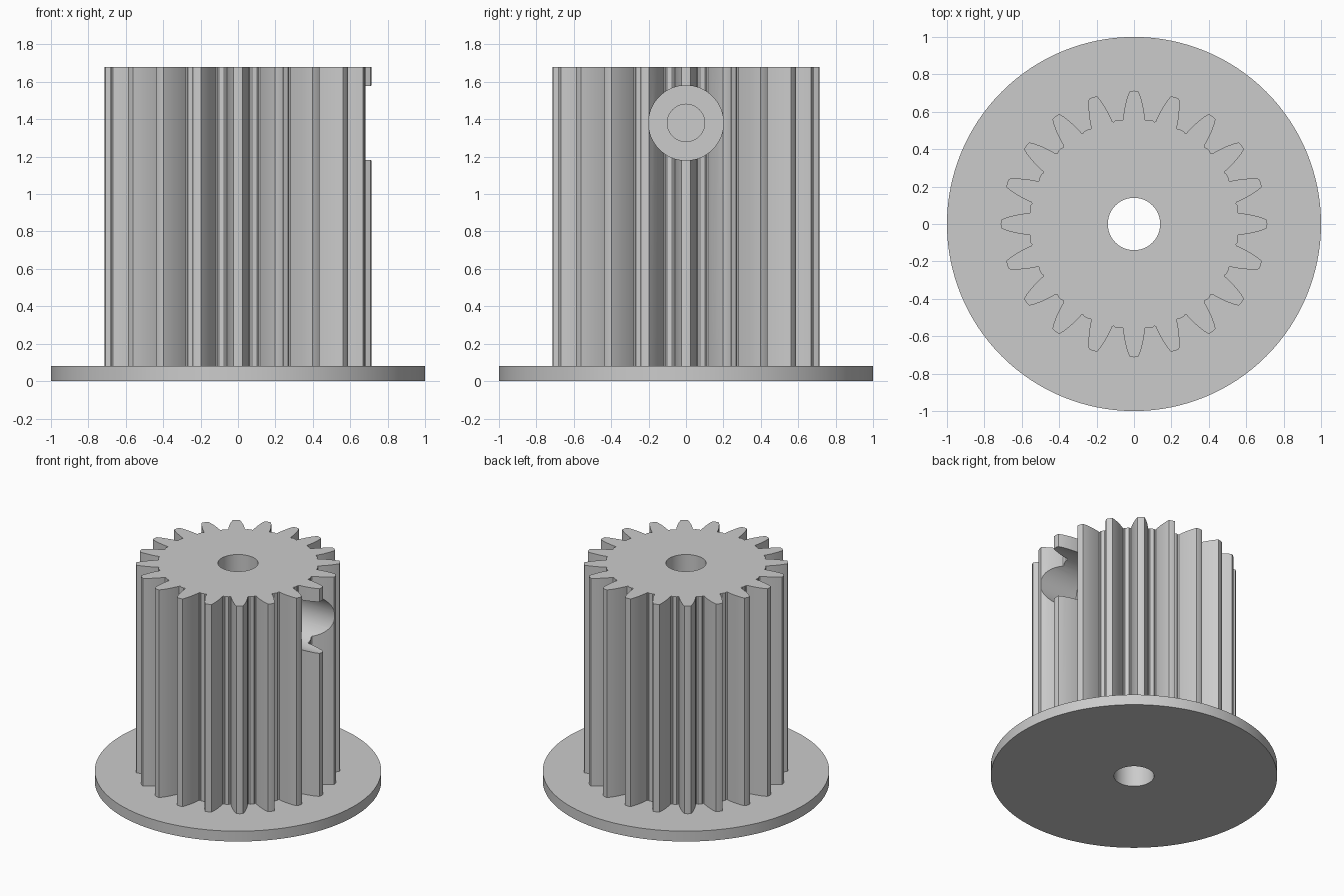
import bpy, math
from math import cos, sin, radians

if "Cube" in bpy.data.objects:
    bpy.data.objects.remove(bpy.data.objects["Cube"], do_unlink=True)

TEETH = 20
FLANGE_TOP, TOP = 0.08, 1.68
BORE_R, SCREW_Z = 0.14, 1.38

grey = bpy.data.materials.new("plain grey")
grey.use_nodes = True
colour = (0.6, 0.6, 0.6, 1)
grey.diffuse_color = colour
grey.node_tree.nodes["Principled BSDF"].inputs["Base Color"].default_value = colour


def prism(name, outline, z0, z1):
    """Closed solid from a counter-clockwise outline."""
    n = len(outline)
    verts = [(x, y, z) for z in (z0, z1) for x, y in outline]
    faces = [tuple(reversed(range(n))), tuple(range(n, 2 * n))]
    faces += [(i, (i + 1) % n, n + (i + 1) % n, n + i) for i in range(n)]
    mesh = bpy.data.meshes.new(name)
    mesh.from_pydata(verts, [], faces)
    mesh.materials.append(grey)
    obj = bpy.data.objects.new(name, mesh)
    bpy.context.collection.objects.link(obj)
    return obj


def circle(r, n):
    return [(r * cos(math.tau * i / n), r * sin(math.tau * i / n)) for i in range(n)]


def cut(obj, cutter):
    cutter.hide_render = True
    mod = obj.modifiers.new(cutter.name, 'BOOLEAN')
    mod.operation, mod.solver, mod.object = 'DIFFERENCE', 'EXACT', cutter
    bpy.context.view_layer.objects.active = obj
    bpy.ops.object.modifier_apply(modifier=mod.name)
    bpy.data.objects.remove(cutter, do_unlink=True)


def side_hole(name, r, x0, x1):
    """Horizontal cylinder along x at the screw height."""
    obj = prism(name, circle(r, 64), x0, x1)
    obj.rotation_euler = (0, radians(90), 0)
    obj.location.z = SCREW_Z
    bpy.context.view_layer.update()
    return obj


# Half a tooth, as radius and angle from the root to the tip
flank = [(0.562, 7.6), (0.556, 6.7), (0.561, 6.0), (0.573, 5.75), (0.59, 5.4),
         (0.617, 4.75), (0.645, 4.0), (0.68, 3.0), (0.71, 1.9)]
tooth = [(r, -a) for r, a in flank] + [(0.713, 0)] + [(r, a) for r, a in reversed(flank)]
outline = []
for k in range(TEETH):
    for r, a in tooth:
        angle = radians(a + k * 360 / TEETH)
        outline.append((r * cos(angle), r * sin(angle)))

# Toothed barrel with bore, screw head recess and screw hole
barrel = prism("toothed_barrel", outline, FLANGE_TOP, TOP)
cut(barrel, prism("bore_cutter", circle(BORE_R, 64), -0.1, TOP + 0.1))
cut(barrel, side_hole("recess_cutter", 0.2, 0.36, 0.9))
cut(barrel, side_hole("screw_cutter", 0.1, -0.2, 0.5))

# Base flange
flange = prism("base_flange", circle(1, 128), 0, FLANGE_TOP)
cut(flange, prism("flange_bore_cutter", circle(BORE_R, 64), -0.1, FLANGE_TOP + 0.1))

# Smooth round walls, keep edges sharp
for obj in (barrel, flange):
    bpy.ops.object.select_all(action='DESELECT')
    obj.select_set(True)
    bpy.context.view_layer.objects.active = obj
    bpy.ops.object.shade_smooth_by_angle(angle=radians(30))
